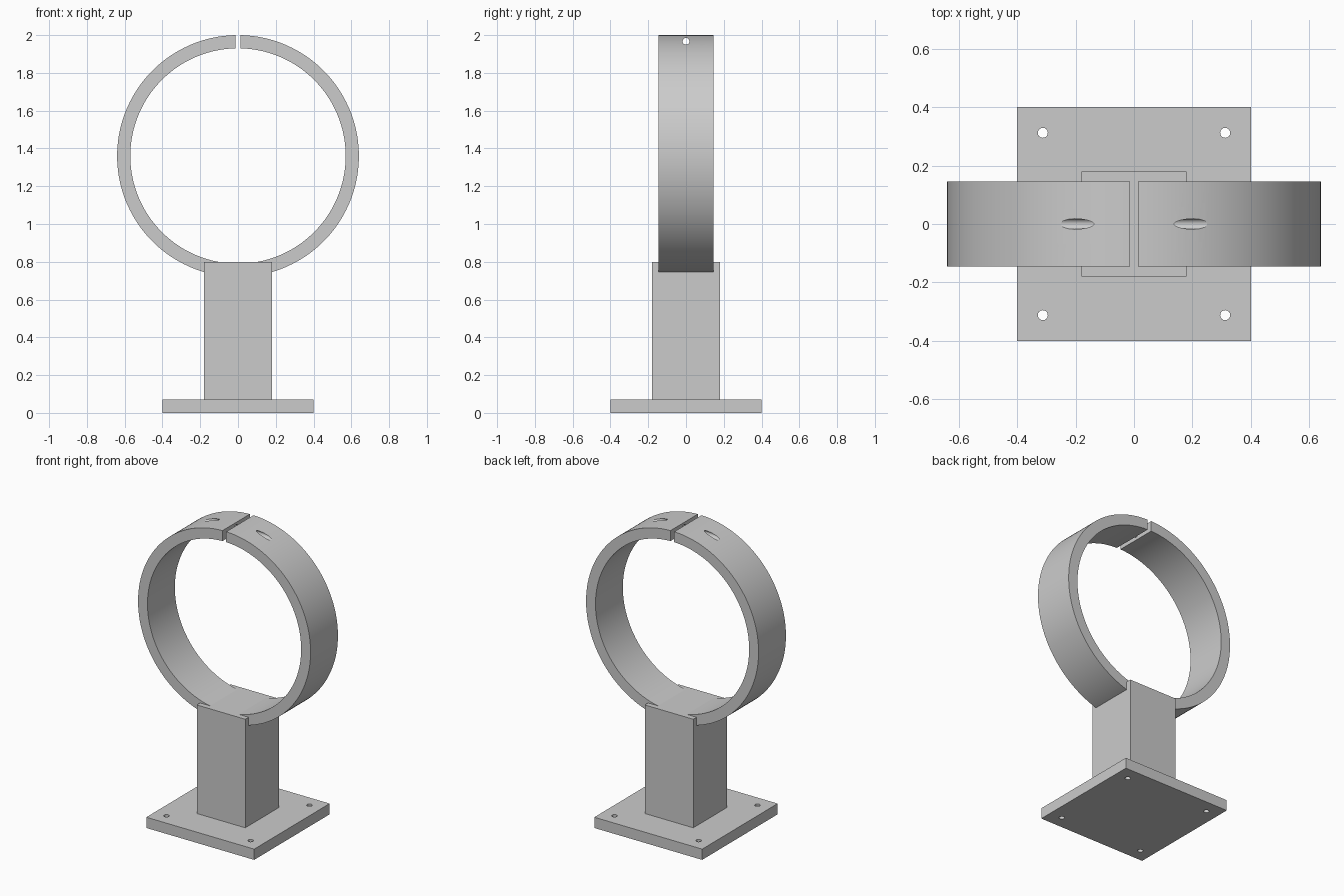
import bpy
import bmesh
import math
from mathutils import Matrix

default = bpy.data.objects.get("Cube")
if default:
    bpy.data.objects.remove(default, do_unlink=True)

# Single grey finish
GREY = (0.6, 0.6, 0.6, 1.0)
grey = bpy.data.materials.new("light grey")
grey.use_nodes = True
grey.diffuse_color = GREY
grey.node_tree.nodes["Principled BSDF"].inputs["Base Color"].default_value = GREY

RING_Z, OUTER, INNER, RING_WIDTH = 1.36, 0.64, 0.57, 0.29
PLATE, PLATE_H = 0.8, 0.072
POST, POST_TOP = 0.36, 0.8


def new_object(name, bm):
    bmesh.ops.recalc_face_normals(bm, faces=bm.faces)
    mesh = bpy.data.meshes.new(name)
    bm.to_mesh(mesh)
    bm.free()
    mesh.materials.append(grey)
    obj = bpy.data.objects.new(name, mesh)
    bpy.context.collection.objects.link(obj)
    return obj


def box(name, size, center):
    bm = bmesh.new()
    bmesh.ops.create_cube(bm, size=1, matrix=Matrix.Translation(center) @ Matrix.Diagonal((*size, 1)))
    return new_object(name, bm)


def cylinder(name, radius, length, center, axis="Z", segments=32):
    turn = {"X": Matrix.Rotation(math.pi / 2, 4, "Y"),
            "Y": Matrix.Rotation(math.pi / 2, 4, "X"),
            "Z": Matrix.Identity(4)}[axis]
    bm = bmesh.new()
    bmesh.ops.create_cone(bm, cap_ends=True, segments=segments, radius1=radius, radius2=radius,
                          depth=length, matrix=Matrix.Translation(center) @ turn)
    return new_object(name, bm)


def cut(target, cutter):
    cutter.hide_render = True
    mod = target.modifiers.new("cut", "BOOLEAN")
    mod.operation = "DIFFERENCE"
    mod.solver = "EXACT"
    mod.object = cutter
    bpy.context.view_layer.objects.active = target
    bpy.ops.object.modifier_apply(modifier=mod.name)
    bpy.data.objects.remove(cutter, do_unlink=True)


def smooth(obj):
    bpy.ops.object.select_all(action="DESELECT")
    obj.select_set(True)
    bpy.context.view_layer.objects.active = obj
    bpy.ops.object.shade_smooth_by_angle(angle=math.radians(15))


# Base plate with four screw holes
base = box("base_plate", (PLATE, PLATE, PLATE_H), (0, 0, PLATE_H / 2))
for sx in (-1, 1):
    for sy in (-1, 1):
        cut(base, cylinder("screw_hole", 0.017, 0.3, (sx * 0.312, sy * 0.312, PLATE_H / 2)))
smooth(base)

# Square post
box("post", (POST, POST, POST_TOP - PLATE_H), (0, 0, (POST_TOP + PLATE_H) / 2))

# Clamp ring, split at the top and drilled crosswise for a bolt
ring = cylinder("clamp_ring", OUTER, RING_WIDTH, (0, 0, RING_Z), "Y", 160)
cut(ring, cylinder("ring_bore", INNER, 1, (0, 0, RING_Z), "Y", 160))
cut(ring, box("split", (0.028, 1, 0.3), (0, 0, RING_Z + OUTER)))
cut(ring, cylinder("bolt_hole", 0.018, 1, (0, 0, 1.967), "X"))
smooth(ring)
